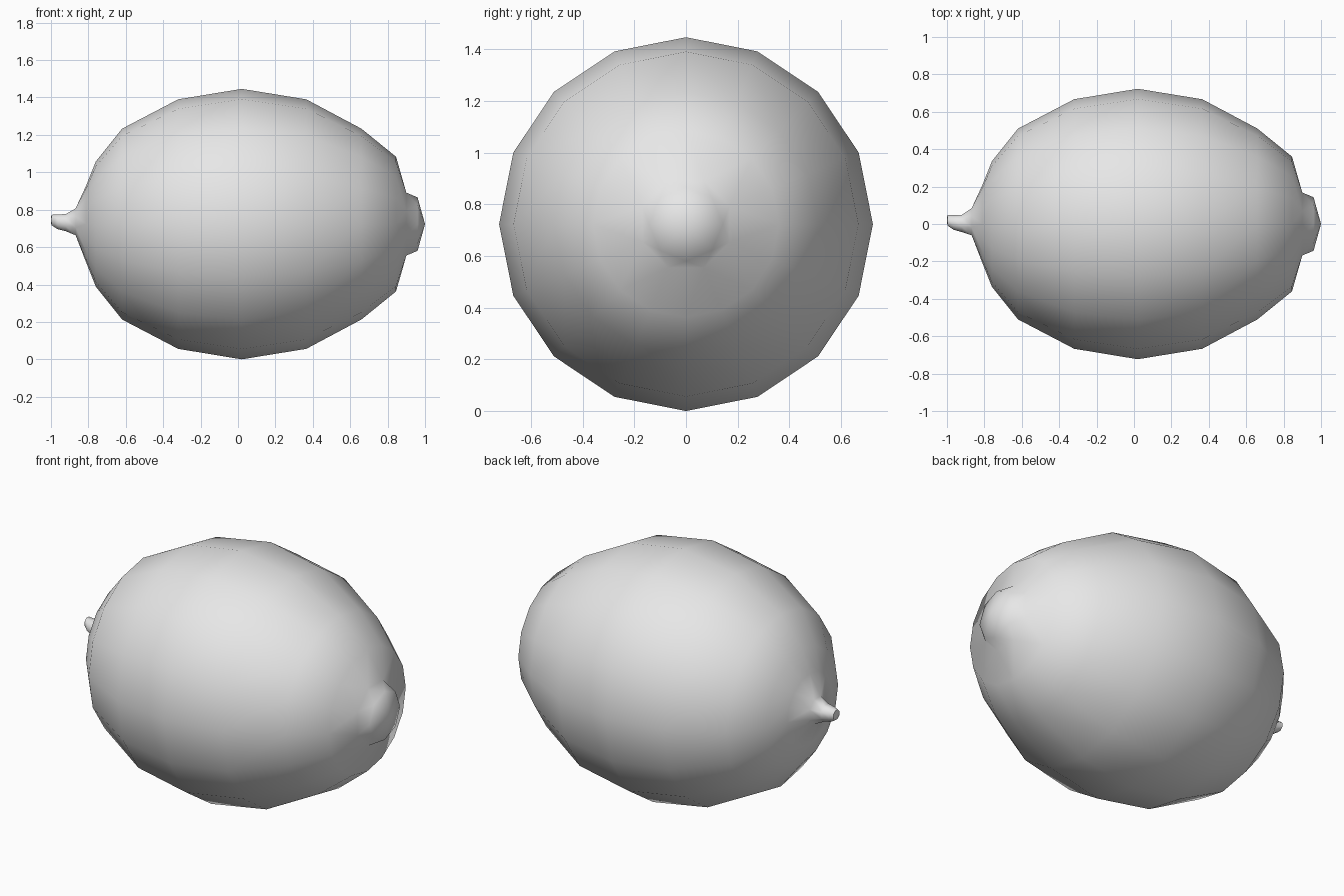
import bpy, bmesh, math

cube = bpy.data.objects.get("Cube")
if cube:
    bpy.data.objects.remove(cube, do_unlink=True)

# One plain grey for the whole fruit
mat = bpy.data.materials.new("plain_grey")
mat.use_nodes = True
grey = (0.8, 0.8, 0.8, 1)
mat.diffuse_color = grey
mat.node_tree.nodes["Principled BSDF"].inputs["Base Color"].default_value = grey

MID = 0.723
bm = bmesh.new()


def ring(x, r, n, phase=0.0, y=0.0, z=0.0):
    """Ring of n vertices around the long axis, first one at the top."""
    verts = []
    for i in range(n):
        a = 2 * math.pi * (i + phase) / n
        verts.append(bm.verts.new((x, y + r * math.sin(a), MID + z + r * math.cos(a))))
    return verts


def bridge(a, b):
    """Quads between rings with matching vertices."""
    n = len(a)
    for i in range(n):
        j = (i + 1) % n
        bm.faces.new((a[i], a[j], b[j], b[i]))


def reduce(big, small):
    """Triangles from a ring down to one with half as many vertices."""
    n, m = len(big), len(small)
    for j in range(m):
        left, mid, right = big[2 * j], big[2 * j + 1], big[(2 * j + 2) % n]
        bm.faces.new((left, mid, small[j]))
        bm.faces.new((mid, right, small[j]))
        bm.faces.new((right, small[(j + 1) % m], small[j]))


def cap(verts, tip):
    """Fan from a ring to a point."""
    v = bm.verts.new(tip)
    for i in range(len(verts)):
        bm.faces.new((verts[i], verts[(i + 1) % len(verts)], v))


# Round body
profile = [(-0.81, 0.21), (-0.76, 0.335), (-0.62, 0.51), (-0.32, 0.667),
           (0.02, MID), (0.365, 0.667), (0.66, 0.51), (0.845, 0.36)]
body = [ring(x, r, 16) for x, r in profile]
for a, b in zip(body, body[1:]):
    bridge(a, b)

# Blossom-end nub, its tip ring turned half a step
base = ring(0.90, 0.182, 8, 0.5)
reduce(body[-1], base)
tip = ring(0.96, 0.143, 8)
for i in range(8):
    j = (i + 1) % 8
    bm.faces.new((tip[i], tip[j], base[i]))
    bm.faces.new((base[i], base[j], tip[j]))
cap(tip, (1.0, 0, MID))

# Slightly bent stem
stem = [ring(-0.868, 0.078, 8, 0.5, 0.012, 0.012),
        ring(-0.92, 0.05, 8, 0.5, 0.003, 0.008),
        ring(-0.965, 0.042, 8, 0.5, 0.008, 0.012),
        ring(-0.998, 0.03, 8, 0.5, 0.02, 0.022)]
reduce(body[0], stem[0])
for a, b in zip(stem, stem[1:]):
    bridge(a, b)
cap(stem[-1], (-1.0, 0.02, MID + 0.022))

bmesh.ops.recalc_face_normals(bm, faces=bm.faces)
mesh = bpy.data.meshes.new("fruit")
bm.to_mesh(mesh)
bm.free()
mesh.materials.append(mat)
fruit = bpy.data.objects.new("fruit", mesh)
bpy.context.collection.objects.link(fruit)

# Smooth skin
bpy.ops.object.select_all(action='DESELECT')
fruit.select_set(True)
bpy.context.view_layer.objects.active = fruit
bpy.ops.object.shade_smooth_by_angle(angle=math.radians(65))
